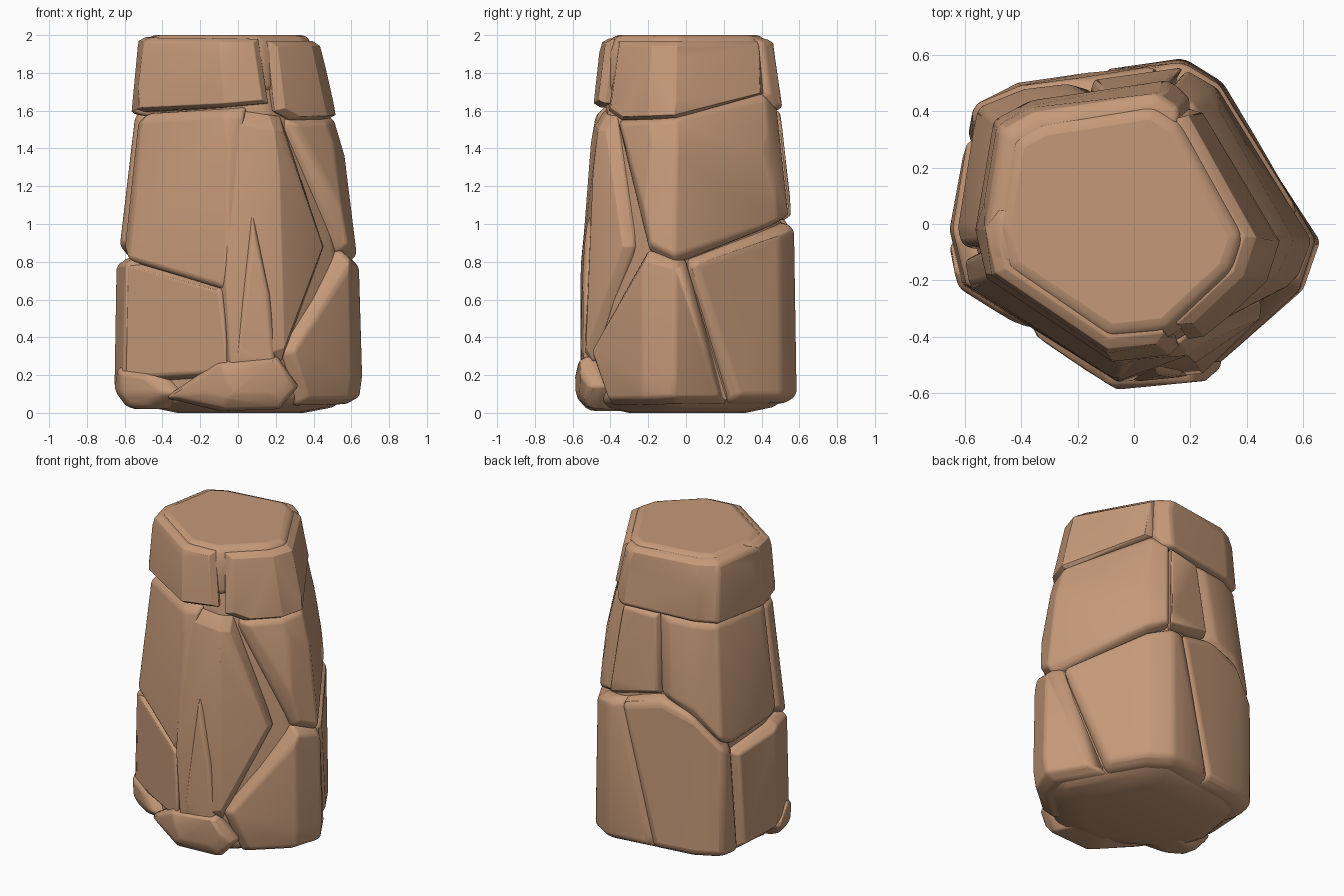
import bpy, bmesh, math
from mathutils import Vector

old = bpy.data.objects.get("Cube")
if old:
    bpy.data.objects.remove(old, do_unlink=True)

# One sandstone colour
stone = bpy.data.materials.new("sandstone")
stone.use_nodes = True
COLOUR = (0.56, 0.32, 0.19, 1)
stone.diffuse_color = COLOUR
stone.node_tree.nodes["Principled BSDF"].inputs["Base Color"].default_value = COLOUR

# Plan outline: five blunt corners, two points each, anticlockwise from the front
OUTLINE = [(-.06, -.56), (.25, -.53), (.6, -.23), (.66, -.06), (.32, .5),
           (.18, .585), (-.42, .5), (-.58, .42), (-.66, -.02), (-.61, -.22)]
# Taper: height, x scale, y scale, x shift
TAPER = [(0, .88, .9, 0), (.1, .98, 1, 0), (.4, 1, 1, 0), (.75, .97, 1, 0), (1, .935, .965, 0),
         (1.2, .9, .94, 0), (1.4, .85, .91, 0), (1.56, .8, .86, -.02),
         (1.75, .77, .83, -.04), (1.9, .73, .8, -.05), (2, .69, .75, -.05)]


def surface(u, z, k=1.0):
    """Point at outline position u and height z, k times the way out from the axis."""
    i = math.floor(u)
    a, b = Vector(OUTLINE[i % 10]), Vector(OUTLINE[(i + 1) % 10])
    p = a.lerp(b, u - i)
    for lo, hi in zip(TAPER, TAPER[1:]):
        if z <= hi[0]:
            break
    t = (z - lo[0]) / (hi[0] - lo[0])
    sx, sy, dx = (lo[j] + (hi[j] - lo[j]) * t for j in (1, 2, 3))
    return Vector((p.x * sx * k + dx, p.y * sy * k, z))


def wrap(loop):
    """Split a (u, z) loop where it passes an outline corner."""
    out = []
    for (u, z), (v, w) in zip(loop, loop[1:] + loop[:1]):
        cuts = [c for c in range(math.ceil(min(u, v)), math.floor(max(u, v)) + 1)
                if min(u, v) < c < max(u, v)]
        if v < u:
            cuts.reverse()
        out.append((u, z))
        out += [(c, z + (w - z) * (c - u) / (v - u)) for c in cuts]
    return out


def hull(name, points, bevel):
    bm = bmesh.new()
    for p in points:
        bm.verts.new(p)
    res = bmesh.ops.convex_hull(bm, input=bm.verts)
    junk = {g for g in res["geom_interior"] + res["geom_unused"]
            if isinstance(g, bmesh.types.BMVert)}
    bmesh.ops.delete(bm, geom=list(junk), context="VERTS")
    bmesh.ops.remove_doubles(bm, verts=bm.verts, dist=.03)
    bmesh.ops.dissolve_limit(bm, angle_limit=math.radians(6),
                             verts=bm.verts, edges=bm.edges)
    bmesh.ops.recalc_face_normals(bm, faces=bm.faces)
    mesh = bpy.data.meshes.new(name)
    bm.to_mesh(mesh)
    bm.free()
    mesh.materials.append(stone)
    ob = bpy.data.objects.new(name, mesh)
    bpy.context.collection.objects.link(ob)
    mod = ob.modifiers.new("worn_edges", "BEVEL")
    mod.width, mod.segments = bevel, 3
    mod.limit_method, mod.angle_limit = "ANGLE", math.radians(20)
    bpy.ops.object.select_all(action="DESELECT")
    ob.select_set(True)
    bpy.context.view_layer.objects.active = ob
    bpy.ops.object.shade_smooth_by_angle(angle=math.radians(40))


def slab(name, loop, out=1.0, inset=.11, bevel=.03):
    """Stone whose outline runs along the cracks and whose face stands proud of them."""
    cu = sum(u for u, z in loop) / len(loop)
    cz = sum(z for u, z in loop) / len(loop)
    pts = []
    for s in (inset, .4, .7):
        face = [(u + (cu - u) * s, z + (cz - z) * s) for u, z in loop]
        pts += [surface(u, z, out) for u, z in wrap(face)]
    for k in (.93 * out, .55):
        pts += [surface(u, z, k) for u, z in wrap(loop)]
    hull(name, pts, bevel)


# Solid heart behind the cracks
hull("core", [surface(u, z, k) for z, k in ((0, .6), (.03, .84), (.07, .93), (.6, .92), (1.6, .91),
                                            (1.9, .85)) for u in range(10)], .03)

# Front stones
slab("upper_front_slab", [(-1.6, 1.57), (.5, 1.62), (0, .64), (-.9, .78), (-1.5, .86)], inset=.08)
slab("front_ridge", [(.05, 1.61), (1.22, 1.57), (1.75, .88), (1.03, .28), (0, .18), (-.1, .66)])
slab("lower_front_slab", [(-1.2, .83), (-.03, .66), (.08, .2), (-1.1, .16)], inset=.08)
slab("front_spur", [(.45, 1.1), (.8, .6), (.9, .2), (.1, .2)], 1.01)

# Left side and back stones
slab("upper_left_slab", [(1.26, 1.55), (3.1, 1.58), (4.1, 1.7), (4.95, 1.64),
                         (4.95, 1.03), (4, .99), (3, .79), (2.1, .86)], inset=.09)
slab("lower_left_slab", [(2.1, .86), (3.1, .81), (3.55, .05), (1.3, .04), (1.02, .32)], 1.015, .1)
slab("lower_back_corner", [(3.1, .8), (4, .97), (5.2, 1.01), (5.6, .05), (3.55, .05)], 1.015, .08)
slab("upper_back_slab", [(4.93, 1.62), (5.5, 1.6), (5.6, 1.08), (4.9, 1.01)])
slab("lower_back_slab", [(5.1, 1), (5.6, 1.07), (7.2, .78), (7.35, .05), (5.5, .05)], 1.015, .07)

# Right side stones
slab("right_shield", [(5.5, 1.6), (8.4, 1.6), (8.4, .88), (7.2, .78), (5.6, 1.08)], inset=.09)
slab("lower_right_slab", [(7.2, .74), (8.2, .82), (9.1, .82), (9.1, .16), (7.3, .06)], 1.01)

# Foot stones
slab("front_foot", [(-.65, .08), (-.1, .27), (.9, .3), (1.25, .14), (1, .02), (-.1, .01)], 1.05, .12)
slab("right_pebble", [(-1.9, .12), (-1.3, .26), (-.7, .21), (-.5, .1), (-.8, .02), (-1.5, .02)],
     1.035, .15)

# Crown stones: one block broken by a wedge on the left
slab("crown_front", [(-2.2, 1.57), (1, 1.64), (.95, 1.98), (-2.2, 1.99)], 1.03, .11)
slab("crown_left", [(1.1, 1.6), (1.4, 1.55), (3, 1.56), (4.1, 1.69), (4.15, 1.97), (1.15, 1.97)],
     1.03, .11)
slab("crown_back", [(4.05, 1.68), (4.5, 1.61), (5.7, 1.59), (8.9, 1.57), (8.9, 1.99), (4.05, 1.98)],
     1.03, .09)
hull("crown_top", [surface(u, z, k) for z, k in ((1.7, .92), (1.9, .96), (2, .94))
                   for u in range(10)], .04)
